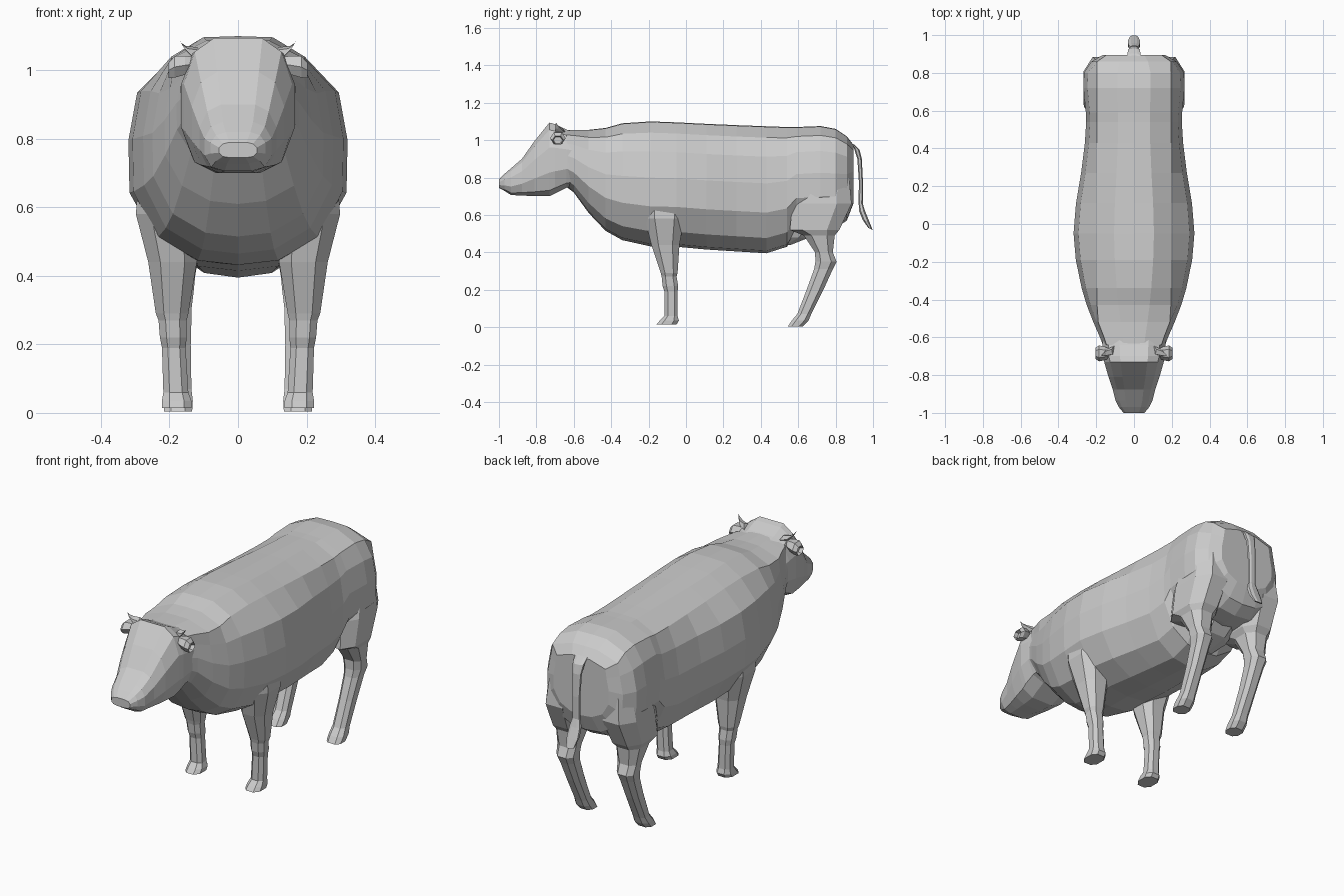
import bpy, bmesh, math
from mathutils import Vector

hide = bpy.data.materials.new("plain grey hide")
hide.diffuse_color = (0.6, 0.6, 0.6, 1)


def loft(name, rings, dish=0.0):
    """Skin a list of equal-sized rings, cap both ends; dish hollows the last cap."""
    bm = bmesh.new()
    rows = [[bm.verts.new(p) for p in ring] for ring in rings]
    n = len(rows[0])
    for a, b in zip(rows, rows[1:]):
        for i in range(n):
            j = (i + 1) % n
            bm.faces.new((a[i], a[j], b[j], b[i]))
    bm.faces.new(rows[0][::-1])
    end = bm.faces.new(rows[-1])
    bmesh.ops.recalc_face_normals(bm, faces=bm.faces)
    if dish:
        bmesh.ops.inset_region(bm, faces=[end], thickness=0.006, depth=-dish)
    me = bpy.data.meshes.new(name)
    bm.to_mesh(me)
    bm.free()
    me.materials.append(hide)
    ob = bpy.data.objects.new(name, me)
    bpy.context.collection.objects.link(ob)
    return ob


def mirrored(ob):
    mod = ob.modifiers.new("other side", 'MIRROR')
    mod.use_axis = (True, False, False)
    return ob


def section(y, top, bottom, half, profile, shoulder=None, lean=0.0):
    """Upright symmetric ring at y from a half profile of width/height fractions."""
    pts = []
    for k, (fx, fz) in enumerate(profile):
        x = fx * half
        if shoulder and k == 2:
            x = min(shoulder, 0.88 * half)
        pts.append(Vector((x, y + lean * (0.5 - fz), bottom + fz * (top - bottom))))
    left = [Vector((-p.x, p.y, p.z)) for p in reversed(pts) if p.x > 1e-5]
    return pts + left


def leg_ring(z, y0, y1, x0, x1, tilt=0.0):
    """Flat chamfered box outline with eight corners."""
    cx, cy, hx, hy = (x0 + x1) / 2, (y0 + y1) / 2, (x1 - x0) / 2, (y1 - y0) / 2
    out = []
    for u, v in ((1, .5), (.5, 1), (-.5, 1), (-1, .5), (-1, -.5), (-.5, -1), (.5, -1), (1, -.5)):
        out.append(Vector((cx + u * hx, cy + v * hy, z + tilt * v)))
    return out


# Body: neck, chest, belly and rump in one loft
barrel = [(0, 1), (.33, .995), (.62, .91), (.92, .76), (1, .55), (.99, .32),
          (.76, .12), (.38, .02), (0, 0)]
stations = [(-.64, 1.055, .75, .165), (-.60, 1.055, .72, .18), (-.52, 1.055, .61, .215),
            (-.43, 1.065, .515, .25), (-.34, 1.09, .465, .277), (-.19, 1.10, .432, .308),
            (-.05, 1.095, .43, .32), (.11, 1.087, .415, .307), (.27, 1.08, .405, .28),
            (.43, 1.074, .395, .26), (.54, 1.07, .43, .253), (.59, 1.07, .51, .255),
            (.72, 1.075, .52, .268), (.80, 1.06, .53, .265), (.86, 1.02, .57, .225),
            (.895, .975, .66, .165)]
loft("body", [section(y, t, b, w, barrel, shoulder=.195) for y, t, b, w in stations])

# Head: wedge from the poll down to a blunt muzzle
skull = [(0, 1), (.45, 1), (.8, .9), (1, .66), (1, .32), (.8, .08), (.4, 0), (0, 0)]
face = [(-1.0, .79, .745, .055), (-.97, .82, .728, .08), (-.935, .85, .706, .098),
        (-.877, .90, .704, .112), (-.81, .995, .70, .135), (-.73, 1.094, .70, .158),
        (-.70, 1.085, .715, .166), (-.64, 1.057, .745, .168), (-.56, 1.03, .76, .168)]
loft("head", [section(y, t, b, w, skull) for y, t, b, w in face])

# Front legs: z, back-front extent, inner-outer extent
mirrored(loft("front_leg", [leg_ring(*r) for r in (
    (.70, -.23, .0, .14, .29), (.58, -.22, -.01, .12, .298), (.44, -.185, -.035, .12, .262),
    (.29, -.135, -.045, .145, .24), (.27, -.13, -.05, .15, .232), (.22, -.125, -.042, .15, .228),
    (.19, -.115, -.045, .153, .222), (.06, -.115, -.045, .145, .218),
    (.035, -.14, -.038, .136, .222), (.015, -.158, -.05, .136, .222))]))

# Hind legs: broad thigh, hock pointing backwards, sloping cannon
mirrored(loft("hind_leg", [leg_ring(*r) for r in (
    (.82, .64, .87, .08, .245), (.66, .57, .885, .07, .268), (.52, .555, .82, .09, .265),
    (.49, .63, .795, .11, .25), (.40, .69, .785, .125, .235), (.35, .692, .805, .13, .23),
    (.31, .685, .785, .135, .222), (.20, .645, .735, .138, .215), (.07, .595, .67, .136, .212),
    (.035, .565, .655, .132, .218), (.004, .545, .625, .134, .216))]))

# Udder between the thighs
loft("udder", [leg_ring(*r) for r in (
    (.56, .42, .74, -.13, .13), (.48, .44, .66, -.10, .10), (.44, .46, .56, -.06, .06))])

# Ears: short cups pointing outwards
mirrored(loft("ear", [
    [Vector((x, -.685 + sy * math.cos(a), z + sz * math.sin(a)))
     for a in (math.tau * i / 6 for i in range(6))]
    for x, z, sy, sz in ((.12, 1.02, .02, .02), (.155, 1.015, .036, .032),
                         (.185, 1.01, .042, .036), (.203, 1.0, .03, .026))], dish=.02))

# Horns: small curved cones
mirrored(loft("horn", [
    [Vector((x + r * .6 * math.sin(a), y + r * math.cos(a), z + r * math.sin(a)))
     for a in (math.tau * i / 5 for i in range(5))]
    for x, y, z, r in ((.105, -.67, 1.045, .024), (.14, -.68, 1.052, .02),
                       (.16, -.69, 1.07, .011), (.174, -.695, 1.092, .001))]))

# Tail: flat strip hanging behind the rump with a thicker tuft
loft("tail", [leg_ring(z, y - d, y + d, -w, w, tilt) for z, y, d, w, tilt in (
    (.985, .88, .022, .035, -.01), (.955, .912, .016, .032, -.008), (.90, .928, .012, .024, 0),
    (.78, .935, .011, .02, 0), (.66, .934, .011, .02, 0), (.62, .942, .016, .03, 0),
    (.57, .962, .018, .032, -.005), (.525, .986, .012, .022, -.006))])
